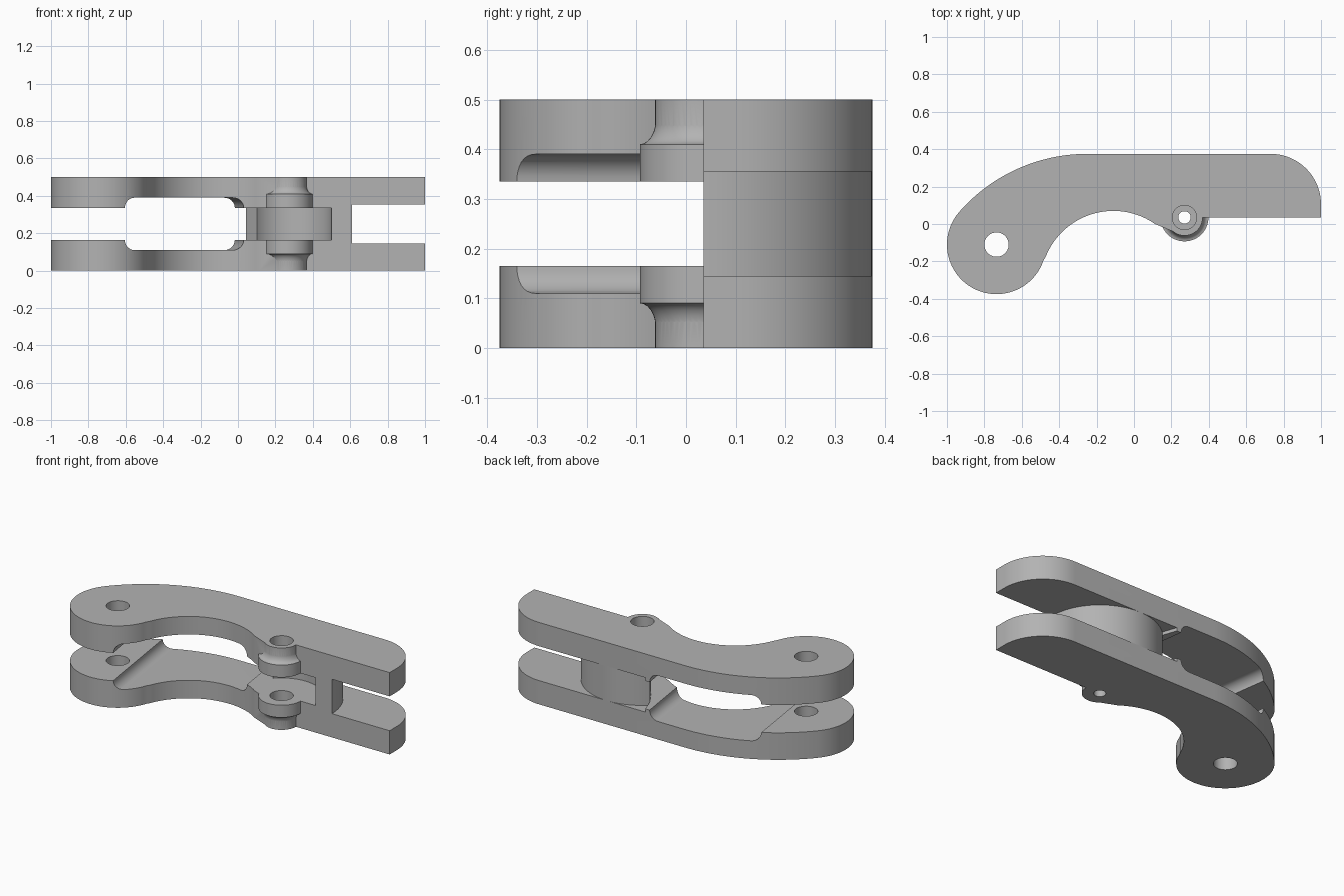
import bpy, bmesh
from math import sin, cos, radians, atan2
from mathutils import Matrix, Vector

cube = bpy.data.objects.get("Cube")
if cube:
    bpy.data.objects.remove(cube, do_unlink=True)

steel = bpy.data.materials.new("plain grey")
steel.use_nodes = True
steel.diffuse_color = (0.45, 0.45, 0.45, 1)
steel.node_tree.nodes["Principled BSDF"].inputs["Base Color"].default_value = (0.45, 0.45, 0.45, 1)

HEAD = (-0.735, -0.11)      # large pivot
BOSS = (0.27, 0.035)        # small pivot
HEIGHT = 0.5
GAP = 0.165                 # top of lower plate


def arc(c, r, a0, a1, n):
    angles = [radians(a0 + (a1 - a0) * i / n) for i in range(n + 1)]
    return [(c[0] + r * cos(a), c[1] + r * sin(a)) for a in angles]


def loft(name, loops):
    """Closed solid through matching loops of 3D points."""
    bm = bmesh.new()
    rings = [[bm.verts.new(p) for p in loop] for loop in loops]
    n = len(rings[0])
    for a, b in zip(rings, rings[1:]):
        for i in range(n):
            j = (i + 1) % n
            bm.faces.new((a[i], a[j], b[j], b[i]))
    bm.faces.new(rings[0][::-1])
    bm.faces.new(rings[-1])
    bmesh.ops.recalc_face_normals(bm, faces=bm.faces)
    mesh = bpy.data.meshes.new(name)
    bm.to_mesh(mesh)
    bm.free()
    mesh.materials.append(steel)
    ob = bpy.data.objects.new(name, mesh)
    bpy.context.collection.objects.link(ob)
    return ob


def prism(name, outline, z0, z1):
    return loft(name, [[(x, y, z) for x, y in outline] for z in (z0, z1)])


def lathe(name, c, profile, n=48):
    full = 360 - 360 / n
    return loft(name, [[(x, y, z) for x, y in arc(c, r, 0, full, n - 1)] for r, z in profile])


def combine(ob, tool, operation="DIFFERENCE"):
    """Apply a boolean and discard the tool."""
    tool.hide_render = True
    mod = ob.modifiers.new("cut", "BOOLEAN")
    mod.operation, mod.solver, mod.object = operation, "EXACT", tool
    bpy.context.view_layer.update()
    graph = bpy.context.evaluated_depsgraph_get()
    mesh = bpy.data.meshes.new_from_object(ob.evaluated_get(graph))
    ob.modifiers.clear()
    ob.data = mesh
    bpy.data.objects.remove(tool, do_unlink=True)


# Lower plate: curved arm outline
outline = (
    arc(HEAD, 0.265, -18.6, -221.2, 48)
    + arc((-0.25, -0.535), 0.91, 138.8, 90, 24)[1:]
    + arc((0.73, 0.105), 0.27, 90, 0, 20)
    + [(1, 0.035)]
    + arc(BOSS, 0.097, 0, -130, 24)
    + arc((-0.11, -0.32), 0.39, 55, 161.4, 36)[:-1]
)
lower = prism("lower_plate", outline, 0, GAP)

# Flared pivot boss
flare = [(0.128 - 0.032 * sin(radians(a)), 0.09 - 0.05 * (1 - cos(radians(a))))
         for a in range(90, -1, -15)]
combine(lower, lathe("boss_flare", BOSS, [(0.09, 0.03)] + flare + [(0.128, GAP)]), "UNION")

# Deep pocket with rounded corners, square to the line between pivots
tilt = atan2(BOSS[1] - HEAD[1], BOSS[0] - HEAD[0])
r = 0.055
section = (arc((0.096 + r, GAP), r, 180, 270, 8) + arc((0.78 - r, GAP), r, 270, 360, 8)
           + [(0.78, 0.3), (0.096, 0.3)])
pocket = loft("pocket_cutter", [
    [(HEAD[0] + u * cos(tilt) - v * sin(tilt), HEAD[1] + u * sin(tilt) + v * cos(tilt), z)
     for u, z in section] for v in (-0.8, 0.8)])
combine(lower, pocket)

# Slightly lowered face outside the round web
relief = arc(BOSS, 0.34, 0, 132, 44) + [(-0.1, 0.7), (1.2, 0.7), (1.2, -0.2), (0.61, -0.2)]
combine(lower, prism("relief_cutter", relief, 0.145, 0.3))

combine(lower, lathe("pivot_cutter", HEAD, [(0.065, -0.1), (0.065, 0.3)]))

# Upper plate mirrors the lower one
upper = bpy.data.objects.new("upper_plate", lower.data.copy())
bpy.context.collection.objects.link(upper)
upper.data.transform(Matrix.Translation(Vector((0, 0, HEIGHT))) @ Matrix.Scale(-1, 4, (0, 0, 1)))
upper.data.flip_normals()

# Pin holes: stepped below, plain above
combine(lower, lathe("pin_cutter", BOSS, [(0.033, -0.1), (0.033, 0.05), (0.065, 0.05), (0.065, 0.3)]))
combine(upper, lathe("pin_cutter", BOSS, [(0.065, 0.2), (0.065, 0.6)]))

# Curved web joining the plates around the pin pocket
web = prism("curved_web", arc(BOSS, 0.34, 0, 132, 44) + arc(BOSS, 0.23, 137, 0, 44),
            GAP - 0.02, HEIGHT - GAP + 0.02)

for ob in (lower, upper, web):
    bpy.ops.object.select_all(action="DESELECT")
    ob.select_set(True)
    bpy.context.view_layer.objects.active = ob
    bpy.ops.object.shade_smooth_by_angle(angle=radians(30))
